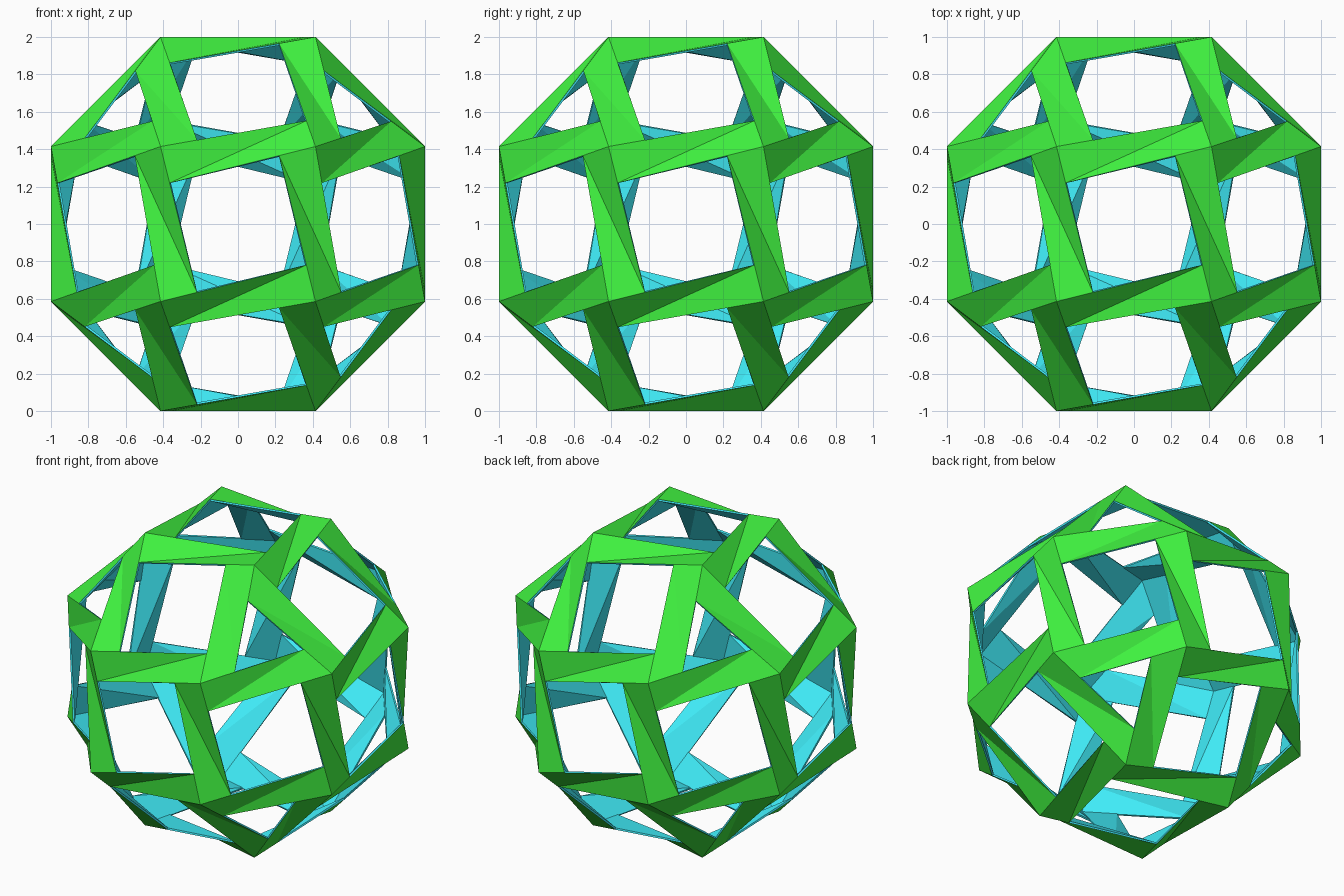
import bpy, bmesh
from math import sqrt
from mathutils import Vector

if "Cube" in bpy.data.objects:
    bpy.data.objects.remove(bpy.data.objects["Cube"])

THICK = 0.012
K = sqrt(2) - 1


def material(name, color):
    m = bpy.data.materials.new(name)
    m.diffuse_color = color
    m.use_nodes = True
    m.node_tree.nodes["Principled BSDF"].inputs["Base Color"].default_value = m.diffuse_color
    return m


# guide solid: rhombicuboctahedron as a convex hull
guide = bmesh.new()
for axis in range(3):
    for sx in (-1, 1):
        for sy in (-K, K):
            for sz in (-K, K):
                p = [sx, sy, sz]
                guide.verts.new(p[axis:] + p[:axis])
bmesh.ops.convex_hull(guide, input=guide.verts[:])
bmesh.ops.dissolve_limit(guide, angle_limit=0.1, verts=guide.verts[:], edges=guide.edges[:])
bmesh.ops.recalc_face_normals(guide, faces=guide.faces[:])
guide.verts.index_update()

# pinwheel point of every face corner, stored by directed edge
pinwheel = {}
for f in guide.faces:
    vs = f.verts[:]
    if f.normal.dot(f.calc_center_median()) < 0:
        vs.reverse()
    n = len(vs)
    for i in range(n):
        prev, cur, nxt = vs[i - 1], vs[i], vs[(i + 1) % n]
        point = (cur.co + (nxt.co - cur.co) * n / (4 * n + 1)
                 + (prev.co - cur.co) / (4 * n + 1))
        pinwheel[prev.index, cur.index] = point

# one folded strip along every edge of the guide
guide.verts.ensure_lookup_table()
strips = bmesh.new()
up = Vector((0, 0, 1))
for (a, b), p in pinwheel.items():
    if a < b:
        q = pinwheel[b, a]
        va, vq, vb, vp = [strips.verts.new(c + up) for c in
                          (guide.verts[a].co, q, guide.verts[b].co, p)]
        strips.faces.new((va, vq, vp))
        strips.faces.new((vq, vb, vp))
guide.free()

mesh = bpy.data.meshes.new("woven_strips")
strips.to_mesh(mesh)
strips.free()
mesh.materials.append(material("outer_green", (0.05, 0.87, 0.05, 1)))
mesh.materials.append(material("inner_cyan", (0.05, 0.83, 0.93, 1)))
obj = bpy.data.objects.new("woven_strips", mesh)
bpy.context.collection.objects.link(obj)

# green outside, cyan inside and on the thin rims
solid = obj.modifiers.new("thickness", 'SOLIDIFY')
solid.thickness = THICK
solid.offset = -1
solid.material_offset = 1
solid.material_offset_rim = 1
